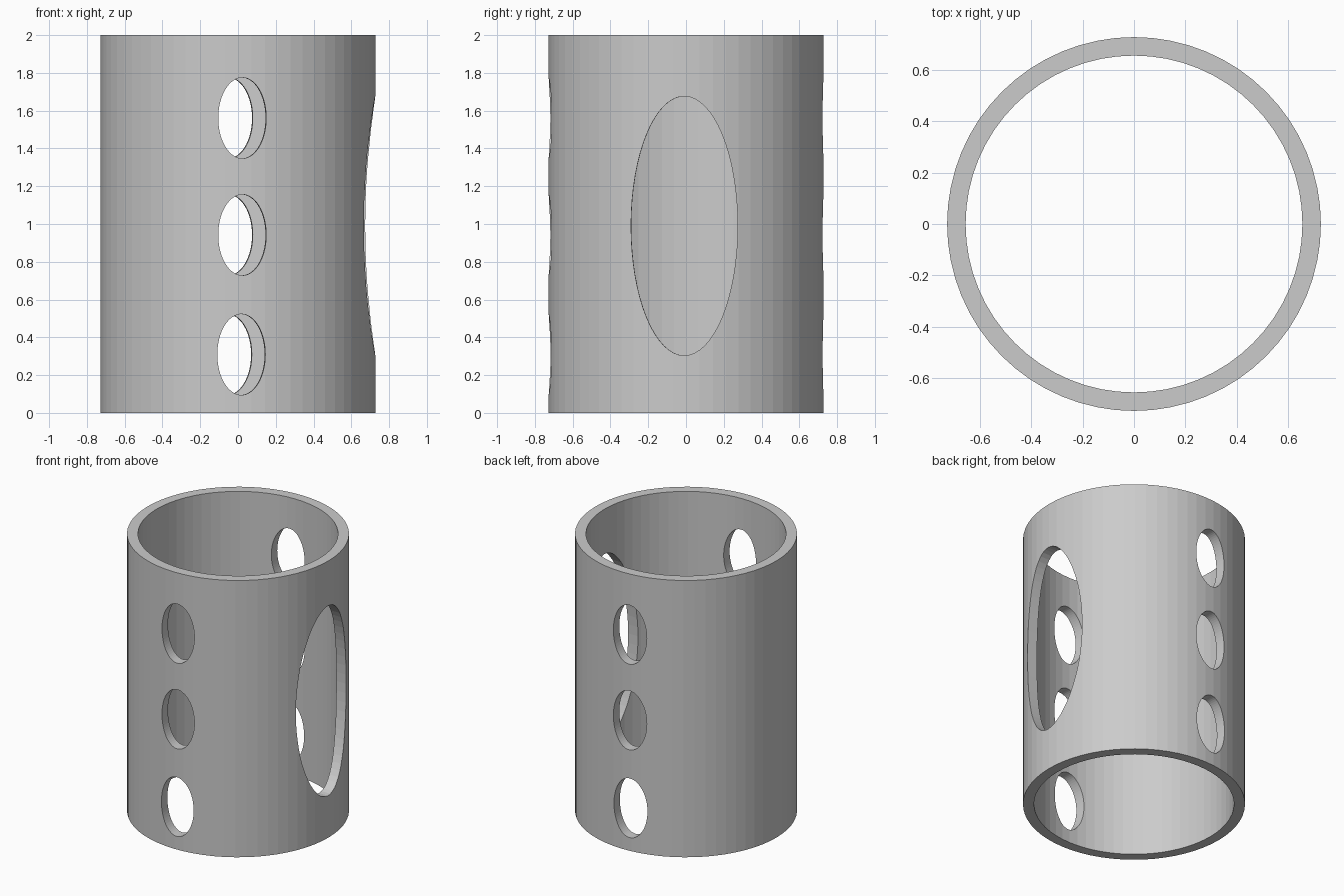
import bpy
import math

cube = bpy.data.objects.get("Cube")
if cube:
    bpy.data.objects.remove(cube, do_unlink=True)

OUTER, INNER, HEIGHT = 0.727, 0.655, 2.0

grey = bpy.data.materials.new("plain grey")
grey.use_nodes = True
colour = (0.6, 0.6, 0.6, 1)
grey.diffuse_color = colour
grey.node_tree.nodes["Principled BSDF"].inputs["Base Color"].default_value = colour


def cylinder(name, radius, depth, location, sides=64):
    bpy.ops.mesh.primitive_cylinder_add(vertices=sides, radius=radius, depth=depth, location=location)
    obj = bpy.context.object
    obj.name = name
    obj.data.materials.append(grey)
    return obj


def cut(target, cutter):
    mod = target.modifiers.new(cutter.name, "BOOLEAN")
    mod.operation = "DIFFERENCE"
    mod.solver = "EXACT"
    mod.object = cutter
    cutter.hide_render = True
    cutter.hide_set(True)


def oval_cutter(name, half_width, half_height, depth, location, direction):
    """Oval prism whose long axis is upright and which runs along a heading."""
    obj = cylinder(name, 1, depth, location)
    obj.scale = (half_height, half_width, 1)
    obj.rotation_euler = (0, math.pi / 2, direction)
    return obj


# Tube wall
tube = cylinder("tube_wall", OUTER, HEIGHT, (0, 0, HEIGHT / 2))
cutters = [cylinder("bore_cutter", INNER, HEIGHT + 1, (0, 0, HEIGHT / 2))]

# Three oval holes running from front to back, slightly skewed
for i, (x, z) in enumerate([(-0.015, 1.561), (-0.015, 0.942), (-0.02, 0.309)]):
    cutters.append(oval_cutter(f"through_hole_cutter_{i + 1}", 0.127, 0.214, 2,
                               (x, 0, z), math.radians(93)))

# Large oval window in the left side only
cutters.append(oval_cutter("window_cutter", 0.282, 0.686, 0.6,
                           (0.75, -0.01, 0.99), math.radians(-0.9)))

for cutter in cutters:
    cut(tube, cutter)

# Apply the cuts and discard the helpers
bpy.ops.object.select_all(action="DESELECT")
bpy.context.view_layer.objects.active = tube
tube.select_set(True)
for mod in list(tube.modifiers):
    bpy.ops.object.modifier_apply(modifier=mod.name)
for cutter in cutters:
    bpy.data.objects.remove(cutter, do_unlink=True)
